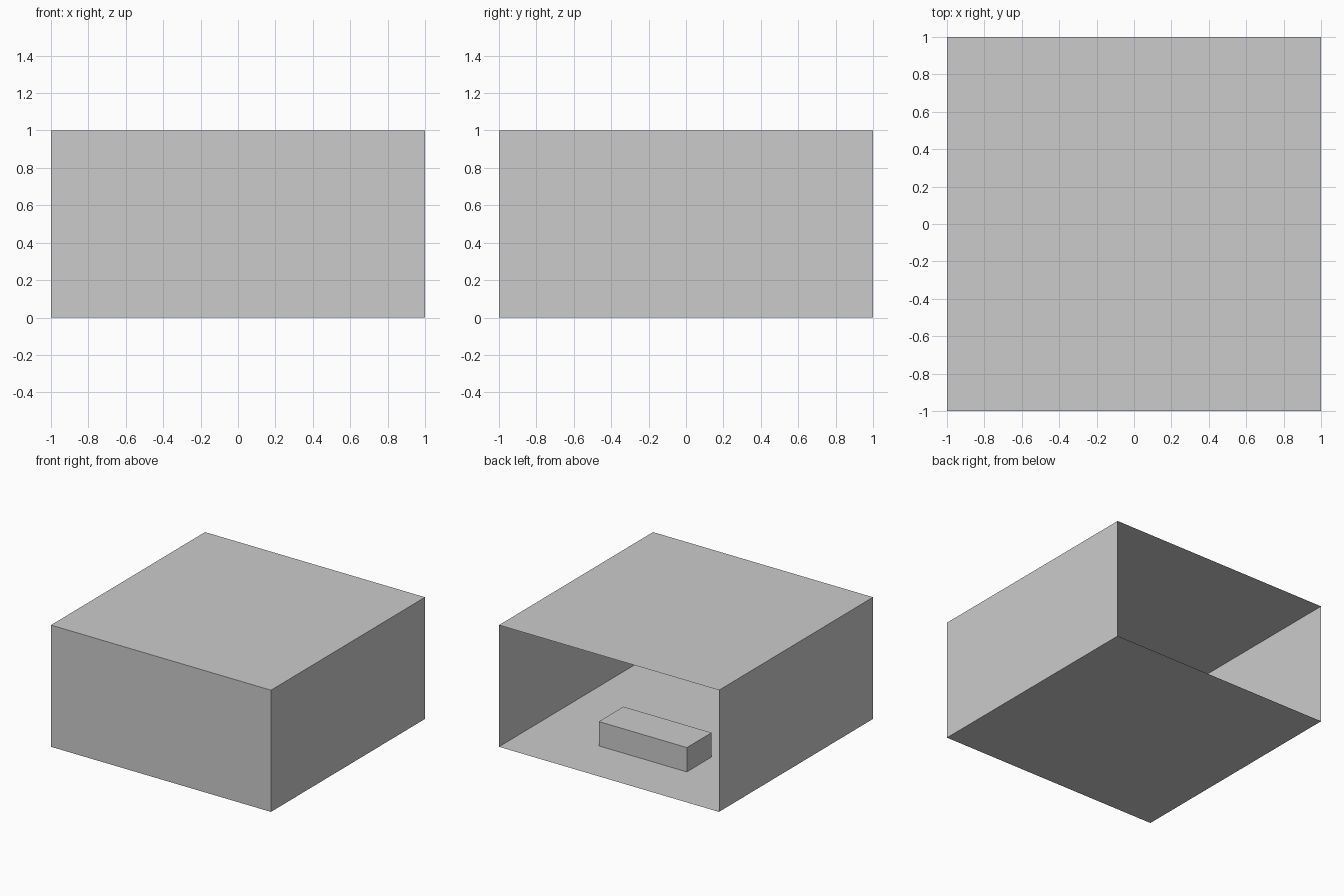
import bpy, bmesh
from mathutils import Matrix, Vector

if "Cube" in bpy.data.objects:
    bpy.data.objects.remove(bpy.data.objects["Cube"])


def box(name, size, centre, open_back=False):
    bm = bmesh.new()
    bmesh.ops.create_cube(bm, size=1, matrix=Matrix.Translation(centre) @ Matrix.Diagonal((*size, 1)))
    if open_back:
        bm.normal_update()
        back = [f for f in bm.faces if f.normal.dot(Vector((0, 1, 0))) > 0.9]
        bmesh.ops.delete(bm, geom=back, context='FACES_ONLY')
    mesh = bpy.data.meshes.new(name)
    bm.to_mesh(mesh)
    bm.free()
    obj = bpy.data.objects.new(name, mesh)
    bpy.context.collection.objects.link(obj)
    return obj


# Thin-walled room shell, open at the back
box("room_shell", (2, 2, 1), (0, 0, 0.5), open_back=True)

# Low block standing on the floor
box("floor_block", (0.8, 0.32, 0.2), (0, 0.4, 0.1))
